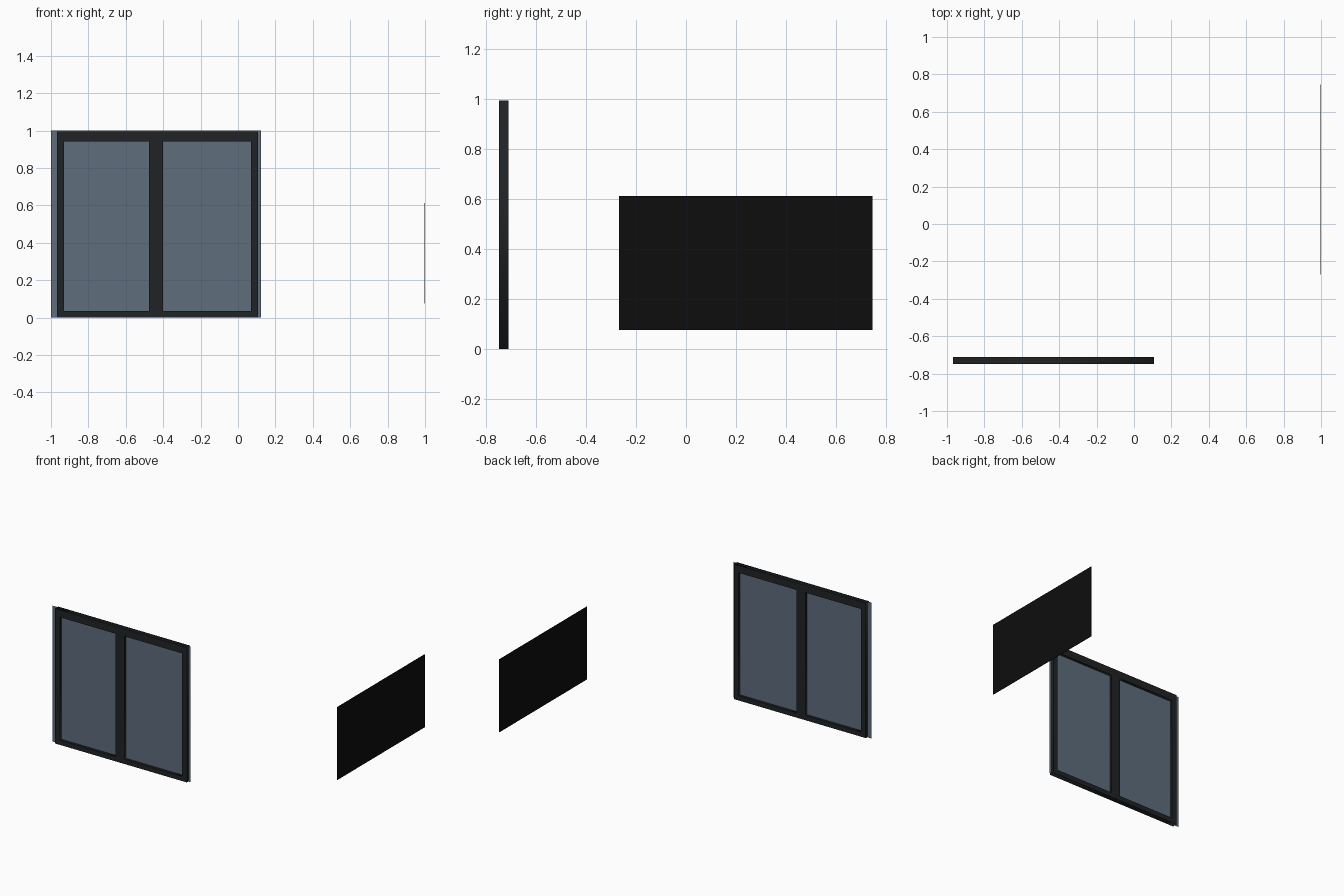
import bpy
from math import radians

if "Cube" in bpy.data.objects:
    bpy.data.objects.remove(bpy.data.objects["Cube"])


def paint(obj, name, rgb):
    mat = bpy.data.materials.get(name) or bpy.data.materials.new(name)
    mat.diffuse_color = (*rgb, 1)
    mat.use_nodes = True
    mat.node_tree.nodes["Principled BSDF"].inputs["Base Color"].default_value = mat.diffuse_color
    obj.data.materials.append(mat)


def add_rect(curve, x0, x1, z0, z1):
    spline = curve.splines.new('POLY')
    spline.points.add(3)
    for p, (x, z) in zip(spline.points, [(x0, z0), (x1, z0), (x1, z1), (x0, z1)]):
        p.co = (x, z, 0, 1)
    spline.use_cyclic_u = True


# Window frame: outer outline with two openings, extruded to depth
curve = bpy.data.curves.new("window_frame", 'CURVE')
curve.dimensions = '2D'
curve.fill_mode = 'BOTH'
curve.extrude = 0.0185
add_rect(curve, -0.967, 0.106, 0.001, 0.995)
for x0, x1 in [(-0.929, -0.475), (-0.402, 0.069)]:
    add_rect(curve, x0, x1, 0.036, 0.941)
frame = bpy.data.objects.new("window_frame", curve)
bpy.context.collection.objects.link(frame)
frame.rotation_euler.x = radians(90)
frame.location.y = -0.729
bpy.context.view_layer.objects.active = frame
frame.select_set(True)
bpy.ops.object.convert(target='MESH')
paint(bpy.context.object, "dark_metal", (0.014, 0.016, 0.018))

# Glass sheet running through the middle of the frame
bpy.ops.mesh.primitive_plane_add(size=1, location=(-0.438, -0.729, 0.5),
                                 rotation=(radians(90), 0, 0))
glass = bpy.context.object
glass.name = "glass_sheet"
glass.scale = (1.124, 1, 1)
paint(glass, "tinted_glass", (0.113, 0.153, 0.202))

# Thin black wall panel on the right
bpy.ops.mesh.primitive_cube_add(size=1, location=(0.998, 0.239, 0.344))
panel = bpy.context.object
panel.name = "wall_panel"
panel.scale = (0.004, 1.016, 0.536)
paint(panel, "black_panel", (0.004, 0.004, 0.004))
